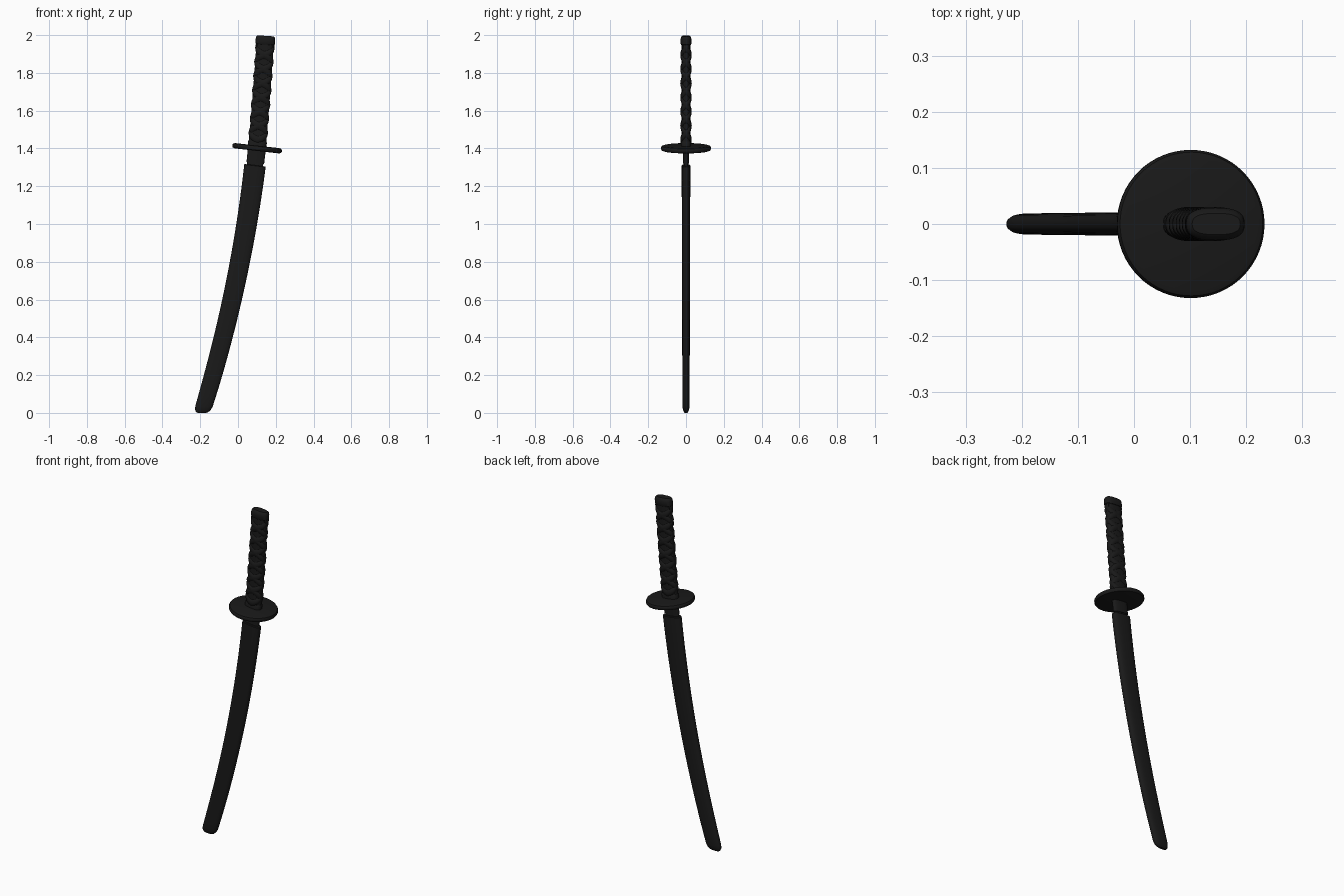
import bpy, bmesh, math
from mathutils import Vector

if "Cube" in bpy.data.objects:
    bpy.data.objects.remove(bpy.data.objects["Cube"])

black = bpy.data.materials.new("black")
black.diffuse_color = (0.01, 0.01, 0.01, 1)
black.use_nodes = True
black.node_tree.nodes["Principled BSDF"].inputs["Base Color"].default_value = black.diffuse_color


# Curved centre line of the whole sword
def axis_x(z):
    if z > 1.4:
        u = z - 1.4
        return 0.1 + 0.09 * u - 0.02 * u * u
    u = 1.31 - z
    return 0.09 - 0.12 * u - 0.072 * u * u


def slope(z):
    return (axis_x(z + 0.001) - axis_x(z - 0.001)) / 0.002 * min(1, max(0, z / 0.3))


def place(z, a, w, d, p=0.75):
    """Point at angle a on the oval section w by d, square to the centre line."""
    c, s = math.cos(a), math.sin(a)
    x = math.copysign(abs(c) ** p, c) * w / 2
    y = math.copysign(abs(s) ** p, s) * d / 2
    t = math.atan(slope(z))
    return Vector((axis_x(z) + x * math.cos(t), y, z - x * math.sin(t)))


def finish(bm, name, angle=40):
    bmesh.ops.recalc_face_normals(bm, faces=bm.faces)
    me = bpy.data.meshes.new(name)
    bm.to_mesh(me)
    bm.free()
    ob = bpy.data.objects.new(name, me)
    bpy.context.collection.objects.link(ob)
    me.materials.append(black)
    bpy.ops.object.select_all(action='DESELECT')
    bpy.context.view_layer.objects.active = ob
    ob.select_set(True)
    bpy.ops.object.shade_smooth_by_angle(angle=math.radians(angle))
    return ob


def skin(bm, rings, closed_ends=True):
    vs = [[bm.verts.new(p) for p in r] for r in rings]
    n = len(vs[0])
    for a, b in zip(vs, vs[1:]):
        for i in range(n):
            bm.faces.new((a[i], a[(i + 1) % n], b[(i + 1) % n], b[i]))
    if closed_ends:
        bm.faces.new(vs[0])
        bm.faces.new(vs[-1])


def oval_sweep(name, sections, n=32, p=0.75):
    bm = bmesh.new()
    skin(bm, [[place(z, math.tau * i / n, w, d, p) for i in range(n)]
              for z, w, d in sections])
    return finish(bm, name)


# Scabbard: rounded tip, gentle taper, flat mouth
tip = [(0.0, 0.045, 0.012), (0.005, 0.066, 0.022), (0.016, 0.083, 0.032), (0.035, 0.092, 0.038)]
body = []
for i in range(1, 25):
    t = i / 24
    body.append((0.035 + 1.265 * t, 0.092 + 0.022 * t, 0.038 + 0.008 * t))
oval_sweep("scabbard", tip + body + [(1.308, 0.114, 0.046), (1.311, 0.108, 0.04)])

# Blade collar between scabbard and guard
oval_sweep("blade_neck", [(1.25, 0.086, 0.022), (1.34, 0.086, 0.022)])
oval_sweep("blade_collar", [(1.322, 0.094, 0.03), (1.4, 0.096, 0.034)])

# Round guard with a softened rim
bm = bmesh.new()
profile = [(0.118, -0.014), (0.128, -0.011), (0.132, -0.004), (0.132, 0.004),
           (0.128, 0.011), (0.118, 0.014)]
t = math.atan(0.115)
skin(bm, [[Vector((0.101 + r * math.cos(a) * math.cos(t) + h * math.sin(t), r * math.sin(a),
                   1.401 + h * math.cos(t) - r * math.cos(a) * math.sin(t)))
           for a in (math.tau * i / 64 for i in range(64))] for r, h in profile])
finish(bm, "guard")

# Handle core, lower ferrule and pommel cap
oval_sweep("handle_core", [(1.41 + 0.56 * i / 12, 0.092, 0.046) for i in range(13)])
oval_sweep("handle_ferrule", [(1.405, 0.098, 0.054), (1.435, 0.1, 0.056), (1.44, 0.094, 0.05)])
oval_sweep("pommel_cap", [(1.95, 0.096, 0.052), (1.954, 0.104, 0.058), (1.978, 0.104, 0.058),
                          (1.99, 0.099, 0.052), (1.996, 0.086, 0.038)])


# Crossing wrap bands, two each way round
def wrap_band(name, hand, start):
    pitch, z0, z1 = 0.15, 1.445, 1.945
    turns = (z1 - z0) / pitch
    steps = int(turns * 36)
    rings = []
    for i in range(steps + 1):
        f = i / steps
        a = hand * (math.tau * turns * f) + start
        z = z0 + (z1 - z0) * f
        lift = 0.004 * abs(math.sin(a)) ** 4
        rings.append([place(min(max(z + dz, 1.42), 1.965), a, 0.09 + e, 0.044 + e + lift)
                      for dz, e in ((-0.019, 0), (-0.014, 0.008), (0, 0.013),
                                    (0.014, 0.008), (0.019, 0))])
    bm = bmesh.new()
    skin(bm, rings)
    finish(bm, name, 60)


for k, hand in enumerate((1, -1)):
    for j in range(2):
        wrap_band("wrap_band_%d" % (2 * k + j + 1), hand, math.pi / 2 + math.pi * j)
